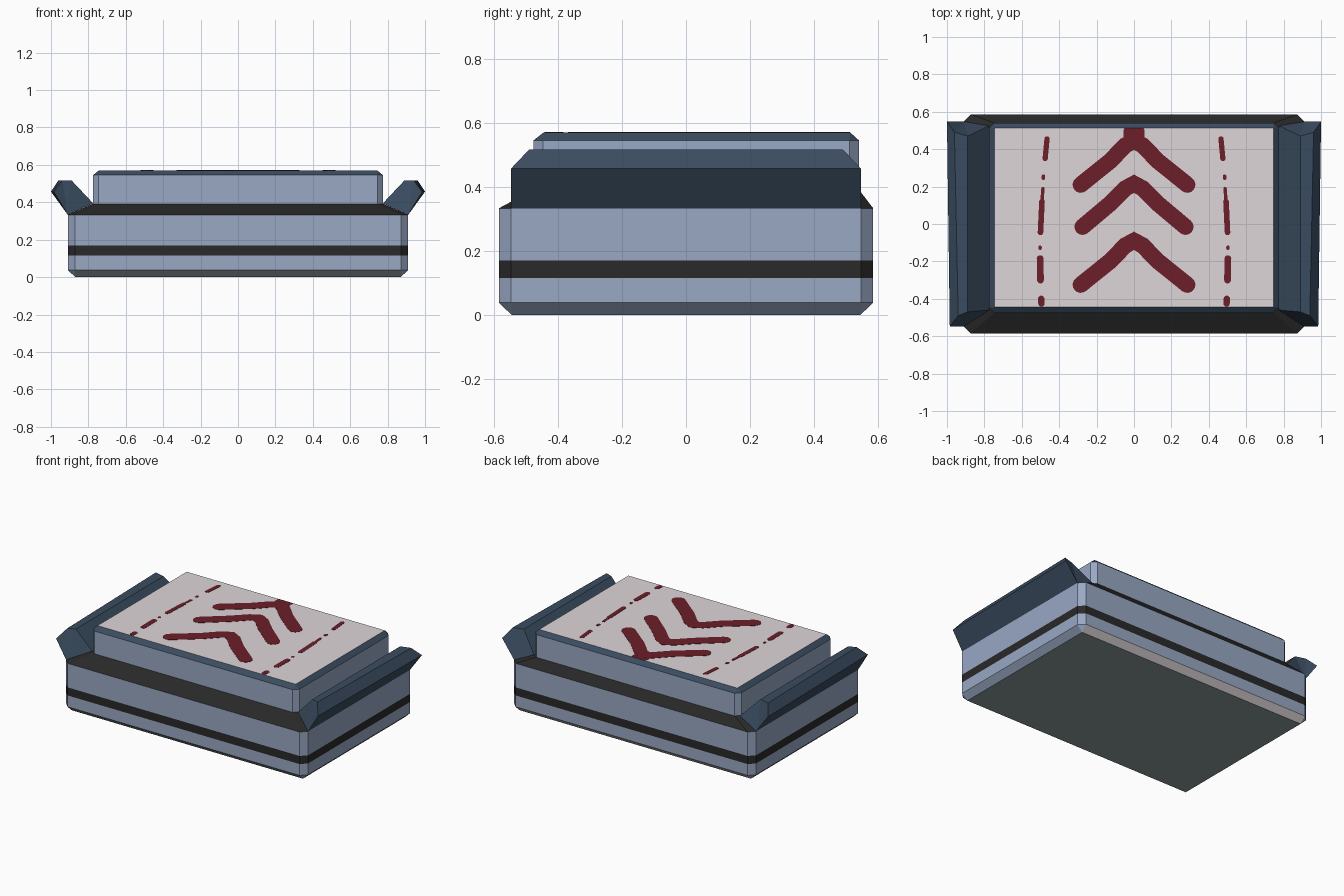
import bpy, bmesh, math
from mathutils import Vector

if "Cube" in bpy.data.objects:
    bpy.data.objects.remove(bpy.data.objects["Cube"])


def material(name, hex_colour):
    rgb = [int(hex_colour[i:i + 2], 16) / 255 for i in (0, 2, 4)]
    lin = [c / 12.92 if c <= 0.04045 else ((c + 0.055) / 1.055) ** 2.4 for c in rgb]
    m = bpy.data.materials.new(name)
    m.diffuse_color = (*lin, 1)
    m.use_nodes = True
    m.node_tree.nodes["Principled BSDF"].inputs["Base Color"].default_value = m.diffuse_color
    return m


SHELL = material("blue grey shell", "98A8C4")
BLACK = material("black trim", "292929")
NAVY = material("dark blue trim", "3A4C60")
BEIGE = material("pale warm grey", "DED6D8")
RED = material("dark red paint", "6C1E2A")
BASE = material("grey base", "8E9C9C")


def finish(bm, name, mats):
    bmesh.ops.remove_doubles(bm, verts=bm.verts, dist=1e-5)
    bmesh.ops.recalc_face_normals(bm, faces=bm.faces)
    mesh = bpy.data.meshes.new(name)
    bm.to_mesh(mesh)
    bm.free()
    for m in mats:
        mesh.materials.append(m)
    ob = bpy.data.objects.new(name, mesh)
    bpy.context.collection.objects.link(ob)
    return ob


def ring(x, y0, y1, c, z):
    """Rectangle with cut corners (c = 0 gives sharp corners)."""
    return [(x - c, y0, z), (x, y0 + c, z), (x, y1 - c, z), (x - c, y1, z),
            (c - x, y1, z), (-x, y1 - c, z), (-x, y0 + c, z), (c - x, y0, z)]


def loft(name, rings, band_mats, bottom, top, mats):
    """Stack rings; each band has one material index, the ends have their own."""
    bm = bmesh.new()
    rows = [[bm.verts.new(p) for p in r] for r in rings]
    for a, b, mi in zip(rows, rows[1:], band_mats):
        for i in range(8):
            j = (i + 1) % 8
            bm.faces.new((a[i], a[j], b[j], b[i])).material_index = mi
    bm.faces.new(rows[0][::-1]).material_index = bottom
    bm.faces.new(rows[-1]).material_index = top
    return finish(bm, name, mats)


# Main body: lower chamfer, stripe, black sloping shoulder
body = loft("body", [
    ring(0.87, -0.545, 0.545, 0, 0),
    ring(0.91, -0.585, 0.585, 0.038, 0.038),
    ring(0.91, -0.585, 0.585, 0.038, 0.115),
    ring(0.91, -0.585, 0.585, 0.038, 0.17),
    ring(0.91, -0.585, 0.585, 0.038, 0.333),
    ring(0.775, -0.475, 0.54, 0.03, 0.392)],
    [0, 0, 1, 0, 1], 2, 1, [SHELL, BLACK, BASE, BEIGE])
# Front and back lower chamfers have their own colours
for p in body.data.polygons:
    if p.center.z < 0.03 and abs(p.normal.y) > 0.6:
        p.material_index = 2 if p.normal.y < 0 else 3

# Raised block with dark blue edge and pale top
loft("upper_block", [
    ring(0.775, -0.477, 0.541, 0.03, 0.385),
    ring(0.775, -0.477, 0.541, 0.03, 0.545),
    ring(0.745, -0.445, 0.513, 0, 0.57)],
    [0, 1], 0, 2, [SHELL, NAVY, BEIGE])

# Flared side rails: front x, back x, z, front y, back y
RAIL = [(0.91, 0.91, 0.333, -0.547, 0.547), (0.985, 1.0, 0.457, -0.547, 0.547),
        (0.94, 0.96, 0.517, -0.49, 0.49), (0.89, 0.89, 0.517, -0.47, 0.47),
        (0.774, 0.774, 0.394, -0.46, 0.525)]
for side, s in (("right", 1), ("left", -1)):
    bm = bmesh.new()
    front = [bm.verts.new((s * xf, yf, z)) for xf, xb, z, yf, yb in RAIL]
    back = [bm.verts.new((s * xb, yb, z)) for xf, xb, z, yf, yb in RAIL]
    for i in range(5):
        j = (i + 1) % 5
        bm.faces.new((front[i], front[j], back[j], back[i]))
    bm.faces.new(front[::-1])
    bm.faces.new(back)
    bmesh.ops.triangulate(bm, faces=[f for f in bm.faces if len(f.verts) > 4])
    finish(bm, side + "_rail", [NAVY])


def stroke(bm, path, width, z0=0.5695, z1=0.5715):
    """Painted round-ended stroke along a path, as one thin plate."""
    pts = [Vector(p) for p in path]
    r = width / 2
    left, right = [], []
    for i, p in enumerate(pts):
        d0 = (p - pts[max(i - 1, 0)]).normalized()
        d1 = (pts[min(i + 1, len(pts) - 1)] - p).normalized()
        d = (d0 + d1).normalized()
        k = 1 / max((d0 + d1).length / 2, 0.5) if 0 < i < len(pts) - 1 else 1
        n = Vector((-d.y, d.x)) * r * k
        left.append(p + n)
        right.append(p - n)

    def cap(c, start):
        a = math.atan2(start.y - c.y, start.x - c.x)
        return [c + Vector((math.cos(a - math.pi * t / 8), math.sin(a - math.pi * t / 8))) * r
                for t in range(1, 8)]
    outline = left + cap(pts[-1], left[-1]) + right[::-1] + cap(pts[0], right[0])
    # Keep the paint on the pale top
    outline = [(q.x, min(q.y, 0.512)) for q in outline]
    low = [bm.verts.new((x, y, z0)) for x, y in outline]
    high = [bm.verts.new((x, y, z1)) for x, y in outline]
    for i in range(len(low)):
        j = (i + 1) % len(low)
        bm.faces.new((low[i], low[j], high[j], high[i]))
    bmesh.ops.triangulate(bm, faces=[bm.faces.new(high)])


# Three chevrons: arm end x, arm end y, apex y
for n, (ex, ey, ay) in enumerate([(0.285, -0.325, -0.09), (0.275, -0.015, 0.215),
                                  (0.285, 0.21, 0.445)]):
    h = ay - ey
    arm = [(ex, ey), (0.13, ey + h * 0.53), (0.045, ay - 0.024)]
    path = [(-x, y) for x, y in arm] + [(0, ay)] + arm[::-1]
    bm = bmesh.new()
    stroke(bm, path, 0.087)
    finish(bm, "chevron_%d" % (n + 1), [RED])

# Blunt tip of the rear chevron
bm = bmesh.new()
stroke(bm, [(0, 0.465), (0, 0.505)], 0.11, z1=0.5712)
finish(bm, "chevron_tip", [RED])

# Broken side lines: x and y at each end, width
DASHES = [(0.465, 0.455, 0.475, 0.35, 0.028), (0.485, 0.255, 0.485, 0.245, 0.02),
          (0.487, 0.19, 0.492, 0.12, 0.018), (0.492, 0.12, 0.5, -0.045, 0.03),
          (0.502, -0.123, 0.502, -0.13, 0.018), (0.502, -0.185, 0.5, -0.30, 0.036),
          (0.496, -0.40, 0.495, -0.425, 0.034)]
for side, s in (("right", 1), ("left", -1)):
    bm = bmesh.new()
    for x0, y0, x1, y1, w in DASHES:
        stroke(bm, [(s * x0, y0), (s * x1, y1)], w)
    finish(bm, side + "_dashed_line", [RED])
